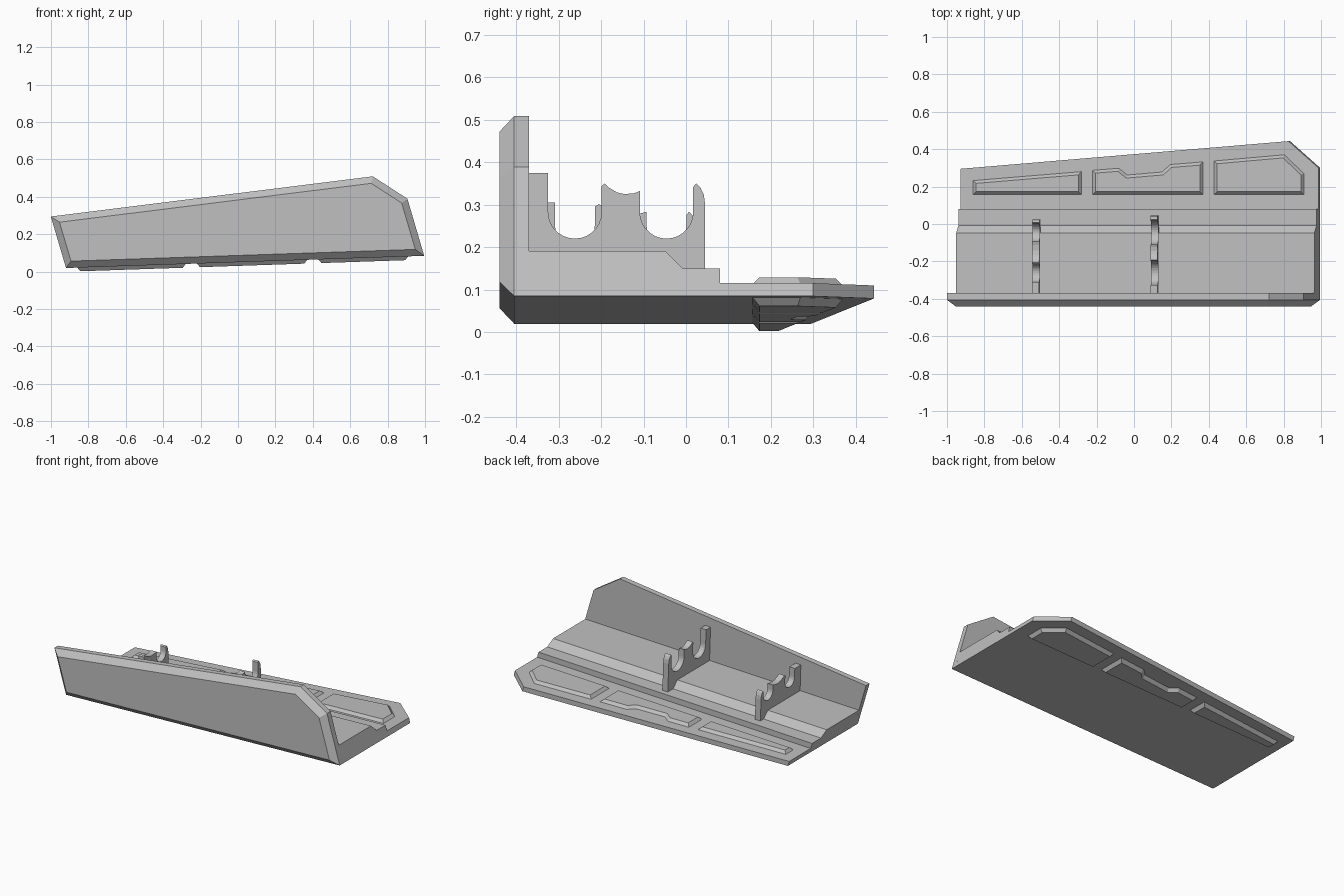
import bpy, bmesh, math
from mathutils import Matrix, Vector

if "Cube" in bpy.data.objects:
    bpy.data.objects.remove(bpy.data.objects["Cube"])

grey = bpy.data.materials.new("plain grey")
grey.use_nodes = True
COLOUR = (0.53, 0.53, 0.53, 1)
grey.diffuse_color = COLOUR
grey.node_tree.nodes["Principled BSDF"].inputs["Base Color"].default_value = COLOUR

# The whole shelf is tilted a little, rising towards +x
TILT = Matrix.Translation((0, 0, 0.0505)) @ Matrix.Rotation(-math.atan(0.034), 4, "Y")
SLANT = 0.258  # lean of both ends


def prism(name, points, axis, lo, hi, slant=0.0, caps=()):
    """Extrude a 2D outline along an axis; caps lists (direction, inset, depth)."""
    def place(p, d):
        v = Vector(p)
        v = {"x": Vector((d, v.x, v.y)), "y": Vector((v.x, d, v.y)), "z": Vector((v.x, v.y, d))}[axis]
        v.x -= slant * v.z
        return v

    bm = bmesh.new()
    rings = [[bm.verts.new(place(p, d)) for p in points] for d in (lo, hi)]
    n = len(points)
    for i in range(n):
        j = (i + 1) % n
        bm.faces.new((rings[0][i], rings[0][j], rings[1][j], rings[1][i]))
    for ring in rings:
        bm.faces.new(ring)
    bmesh.ops.recalc_face_normals(bm, faces=bm.faces[:])
    # Chamfered caps on the faces that look in the given directions
    for direction, inset, depth in caps:
        bm.normal_update()
        face = max(bm.faces, key=lambda f: (round(f.normal.dot(Vector(direction)), 3), f.calc_area()))
        bmesh.ops.inset_individual(bm, faces=[face], thickness=inset, depth=depth,
                                   use_even_offset=True)
    mesh = bpy.data.meshes.new(name)
    bm.to_mesh(mesh)
    bm.free()
    mesh.materials.append(grey)
    obj = bpy.data.objects.new(name, mesh)
    bpy.context.collection.objects.link(obj)
    obj.matrix_world = TILT
    return obj


def cradle_arc(cy, cz, r, steps=14):
    """Half circle opening upwards, from -y to +y."""
    return [(cy - r * math.cos(math.pi * i / steps), cz - r * math.sin(math.pi * i / steps))
            for i in range(steps + 1)]


# Front wall with a chamfered outer face
wall = [(-0.92, 0), (0.996, 0), (0.917, 0.308), (0.736, 0.434), (-0.992, 0.278)]
prism("front_wall", wall, "y", -0.405, -0.37, caps=[((0, -1, 0), 0.036, 0.035)])

# Stepped shelf body behind the wall
steps = [(-0.37, 0), (-0.37, 0.107), (-0.048, 0.107), (-0.008, 0.066), (0.08, 0.066), (0.08, 0)]
prism("shelf_body", steps, "x", -0.92, 0.996, SLANT)

# Thin rear plate with a cut corner
plate = [(-0.92, 0.08), (0.996, 0.08), (0.996, 0.30), (0.835, 0.443), (-0.92, 0.295)]
prism("rear_plate", plate, "z", 0, 0.031, SLANT)

# Raised chamfered panels on both sides of the plate
panels = {
    "right_panel": [(-0.86, 0.157), (-0.28, 0.157), (-0.28, 0.28), (-0.86, 0.232)],
    "middle_panel": [(-0.22, 0.157), (0.37, 0.157), (0.37, 0.332), (0.195, 0.318), (0.152, 0.278),
                     (-0.035, 0.262), (-0.08, 0.298), (-0.22, 0.287)],
    "left_panel": [(0.43, 0.157), (0.91, 0.157), (0.91, 0.27), (0.805, 0.37), (0.43, 0.337)],
}
for name, outline in panels.items():
    prism(name, outline, "z", 0, 0.031,
          caps=[((0, 0, 1), 0.016, 0.017), ((0, 0, -1), 0.016, 0.020)])


# Twin-cradle brackets
def bracket(name, x, r, cz, back, mid, hook, end):
    a, b = -0.262, -0.046            # cradle centres
    profile = [(-0.372, 0.05), (-0.372, back), (a - r, back)]
    profile += cradle_arc(a, cz, r)
    # saddle between the cradles
    s, e = a + r, b - r
    w = e - s
    for t, drop in ((0, 0.006), (0.08, 0), (0.2, 0.01), (0.4, 0.021), (0.6, 0.025),
                    (0.85, 0.023), (1, 0.018)):
        profile.append((s + t * w, mid - drop))
    profile += cradle_arc(b, cz, r)
    # rounded outer hook
    s, w = b + r, end - b - r
    for t, drop in ((0, 0.008), (0.25, 0), (0.6, 0.009), (0.9, 0.027), (1, 0.05)):
        profile.append((s + t * w, hook - drop))
    profile.append((end, 0.05))
    prism(name, profile, "x", x - 0.019, x + 0.019)


bracket("large_bracket", 0.117, 0.063, 0.228, 0.320, 0.295, 0.295, 0.045)
bracket("small_bracket", -0.517, 0.047, 0.218, 0.272, 0.268, 0.250, 0.025)
